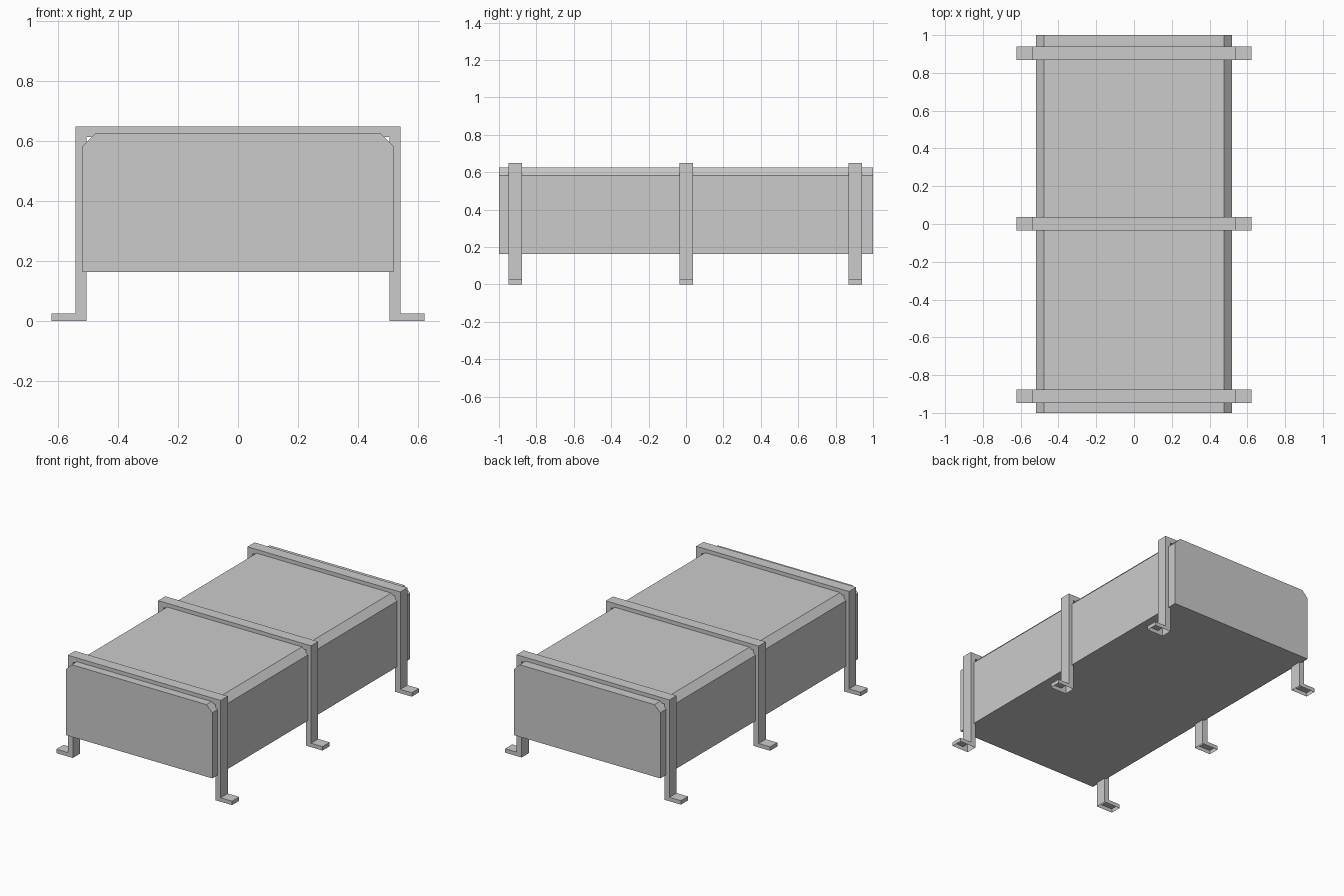
import bpy, bmesh

cube = bpy.data.objects.get("Cube")
if cube:
    bpy.data.objects.remove(cube, do_unlink=True)

# Single flat grey
GREY = (0.6, 0.6, 0.6, 1.0)
grey = bpy.data.materials.new("plain_grey")
grey.use_nodes = True
grey.diffuse_color = GREY
grey.node_tree.nodes["Principled BSDF"].inputs["Base Color"].default_value = GREY


def extrude_profile(name, half, y_mid, depth, open_base=False):
    """Mirror the +x half of an x-z outline and extrude it along y."""
    outline = half + [(-x, z) for x, z in reversed(half)]
    bm = bmesh.new()
    verts = [bm.verts.new((x, y_mid - depth / 2, z)) for x, z in outline]
    face = bm.faces.new(verts)
    grown = bmesh.ops.extrude_face_region(bm, geom=[face], use_keep_orig=True)
    moved = [g for g in grown["geom"] if isinstance(g, bmesh.types.BMVert)]
    bmesh.ops.translate(bm, verts=moved, vec=(0, depth, 0))
    bmesh.ops.recalc_face_normals(bm, faces=bm.faces)
    if open_base:
        base = [f for f in bm.faces if all(v.co.z < 0.001 for v in f.verts)]
        bmesh.ops.delete(bm, geom=base, context="FACES")
    mesh = bpy.data.meshes.new(name)
    bm.to_mesh(mesh)
    bm.free()
    mesh.materials.append(grey)
    obj = bpy.data.objects.new(name, mesh)
    bpy.context.collection.objects.link(obj)
    return obj


# Long duct body with chamfered top edges
body = [(0.518, 0.163), (0.518, 0.583), (0.477, 0.624)]
extrude_profile("duct_body", body, 0, 2)

# Support frames: crossbar, legs and outward feet, hollow underneath
frame = [(0.505, 0.613), (0.505, 0), (0.622, 0), (0.622, 0.025),
         (0.541, 0.025), (0.541, 0.648)]
for place, y in (("front", -0.912), ("middle", 0.002), ("back", 0.904)):
    extrude_profile(place + "_support_frame", frame, y, 0.072, open_base=True)
